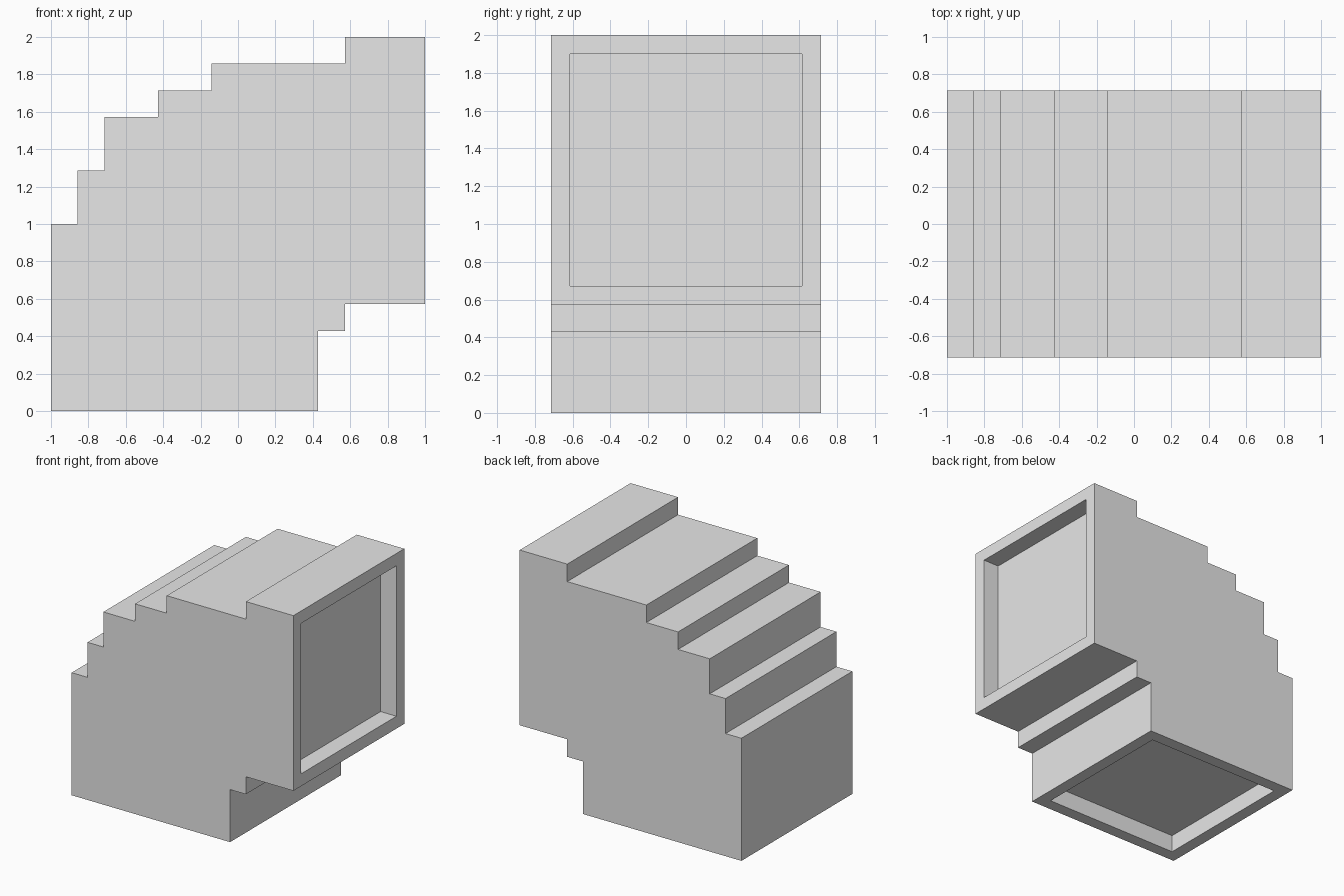
import bpy
import bmesh
from mathutils import Vector

U = 1 / 7  # the whole shape sits on a grid of this step

if "Cube" in bpy.data.objects:
    bpy.data.objects.remove(bpy.data.objects["Cube"], do_unlink=True)

grey = bpy.data.materials.new("light_grey")
grey.use_nodes = True
colour = (0.8, 0.8, 0.8, 1)
grey.diffuse_color = colour
grey.node_tree.nodes["Principled BSDF"].inputs["Base Color"].default_value = colour


def recess(bm, face):
    """Cut a straight-walled recess, one step in from the rim and one step deep."""
    inward = -face.normal * U
    bmesh.ops.inset_individual(bm, faces=[face], thickness=U, depth=0)
    floor = bmesh.ops.extrude_discrete_faces(bm, faces=[face])["faces"][0]
    bmesh.ops.translate(bm, verts=floor.verts, vec=inward)


# Stepped elbow profile, in grid steps
profile = [(-7, 0), (3, 0), (3, 3), (4, 3), (4, 4), (7, 4), (7, 14), (4, 14), (4, 13),
           (-1, 13), (-1, 12), (-3, 12), (-3, 11), (-5, 11), (-5, 9), (-6, 9), (-6, 7), (-7, 7)]

# Solid elbow, extruded front to back
bm = bmesh.new()
side = bm.faces.new([bm.verts.new((x * U, -5 * U, z * U)) for x, z in profile])
new = bmesh.ops.extrude_face_region(bm, geom=[side])["geom"]
bmesh.ops.translate(bm, vec=(0, 10 * U, 0),
                    verts=[v for v in new if isinstance(v, bmesh.types.BMVert)])
bmesh.ops.recalc_face_normals(bm, faces=bm.faces)
bm.normal_update()

# Openings at the two ends: one facing sideways, one facing down
for direction in (Vector((1, 0, 0)), Vector((0, 0, -1))):
    end = max((f for f in bm.faces if f.normal.dot(direction) > 0.9),
              key=lambda f: f.calc_center_median().dot(direction))
    recess(bm, end)

mesh = bpy.data.meshes.new("stepped_elbow")
bm.to_mesh(mesh)
bm.free()
mesh.materials.append(grey)
bpy.context.collection.objects.link(bpy.data.objects.new("stepped_elbow", mesh))
